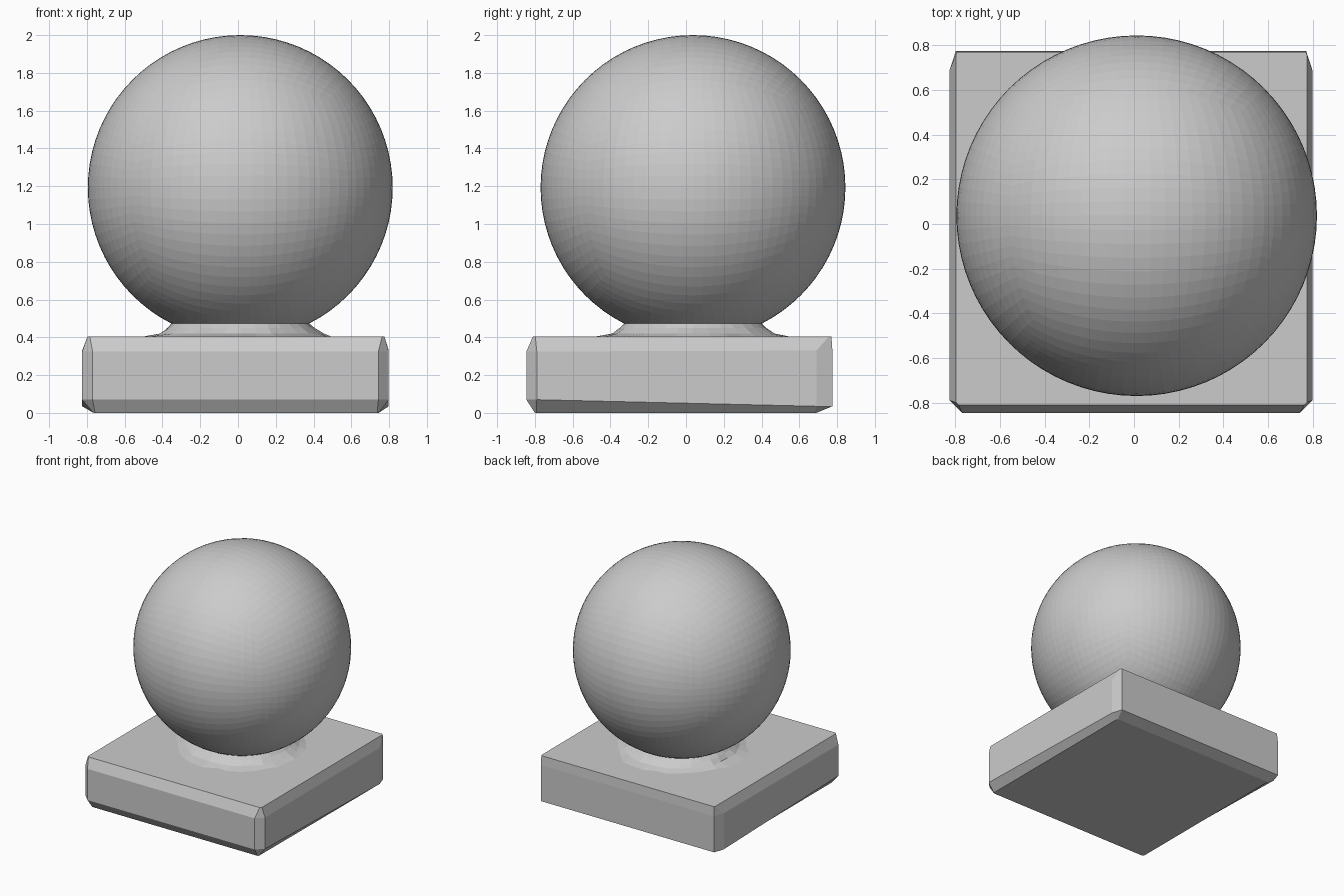
import bpy, bmesh, math, random
from mathutils import Vector

cube = bpy.data.objects.get("Cube")
if cube:
    bpy.data.objects.remove(cube, do_unlink=True)

random.seed(4)

stone = bpy.data.materials.new("plain grey")
stone.use_nodes = True
GREY = (0.6, 0.6, 0.6, 1)
stone.diffuse_color = GREY
stone.node_tree.nodes["Principled BSDF"].inputs["Base Color"].default_value = GREY

CENTRE = Vector((0.012, 0.037, 1.193))
RADIUS = 0.807


def finish(bm, name):
    bmesh.ops.recalc_face_normals(bm, faces=bm.faces)
    mesh = bpy.data.meshes.new(name)
    bm.to_mesh(mesh)
    bm.free()
    mesh.materials.append(stone)
    obj = bpy.data.objects.new(name, mesh)
    bpy.context.collection.objects.link(obj)
    return obj


def bridge(bm, rings):
    for low, high in zip(rings, rings[1:]):
        n = len(low)
        for i in range(n):
            j = (i + 1) % n
            bm.faces.new((low[i], low[j], high[j], high[i]))


# Ball: faceted quad sphere, trimmed where it meets the neck
bm = bmesh.new()
bmesh.ops.create_cube(bm, size=2)
bmesh.ops.subdivide_edges(bm, edges=bm.edges[:], cuts=19, use_grid_fill=True)
for v in bm.verts:
    even = Vector([math.tan(c * math.pi / 4) for c in v.co])
    v.co = CENTRE + even.normalized() * RADIUS
bmesh.ops.bisect_plane(bm, geom=bm.verts[:] + bm.edges[:] + bm.faces[:],
                       plane_co=(0, 0, 0.46), plane_no=(0, 0, -1), clear_outer=True)
finish(bm, "ball")

# Neck: short flared collar with a slightly uneven foot
bm = bmesh.new()
SIDES = 32
rings = []
for r, z, rough in [(0.5, 0.403, 0.03), (0.43, 0.42, 0.015), (0.39, 0.45, 0.004), (0.36, 0.478, 0)]:
    ring = []
    for i in range(SIDES):
        a = math.tau * i / SIDES
        rr = r + random.uniform(-rough, rough)
        ring.append(bm.verts.new((CENTRE.x + rr * math.cos(a), CENTRE.y + rr * math.sin(a), z)))
    rings.append(ring)
bridge(bm, rings)
finish(bm, "neck")


# Base: square block with chamfered edges and cut corners
def base_ring(bm, x0, x1, y0, y1, z_front, z_back, cut, back_cut):
    pts = [(x0 + cut, y0), (x1 - cut, y0), (x1, y0 + cut), (x1, y1 - back_cut),
           (x1 - cut / 2, y1), (x0 + cut / 2, y1), (x0, y1 - back_cut), (x0, y0 + cut)]
    return [bm.verts.new((x, y, z_front if y < 0 else z_back)) for x, y in pts]


bm = bmesh.new()
rings = [
    base_ring(bm, -0.765, 0.745, -0.80, 0.69, 0, 0, 0.008, 0.008),
    base_ring(bm, -0.825, 0.798, -0.845, 0.775, 0.07, 0.035, 0.055, 0.085),
    base_ring(bm, -0.825, 0.798, -0.845, 0.775, 0.325, 0.33, 0.055, 0.085),
    base_ring(bm, -0.797, 0.775, -0.81, 0.77, 0.405, 0.405, 0.012, 0.012),
]
bridge(bm, rings)
bm.faces.new(rings[0][::-1])
bm.faces.new(rings[-1])
finish(bm, "base")
